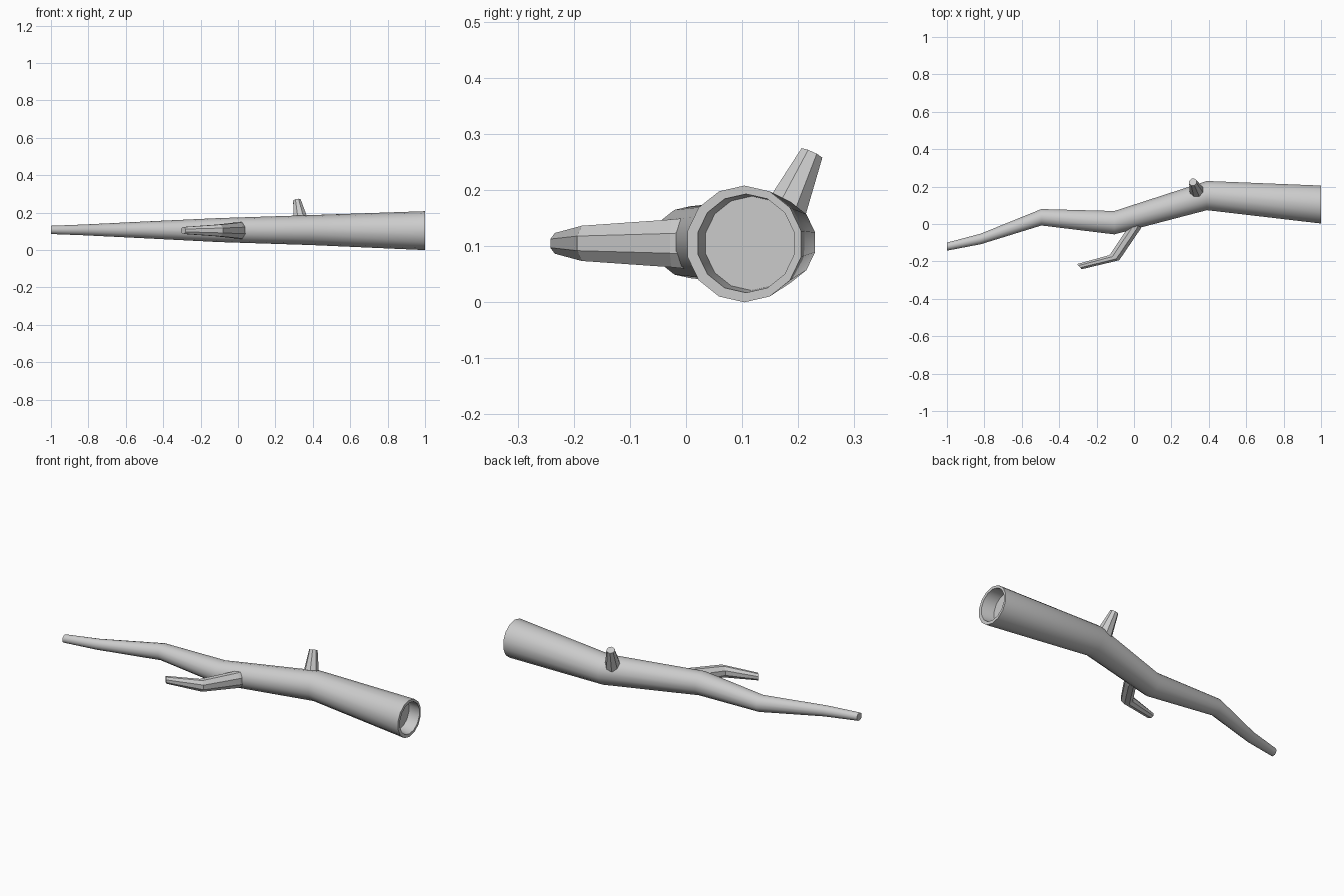
import bpy, bmesh
from math import sin, cos, pi
from mathutils import Vector

if "Cube" in bpy.data.objects:
    bpy.data.objects.remove(bpy.data.objects["Cube"])


def loft(name, rings, sides, phase=0.0):
    """Skin a capped tube through rings given as (centre, half-axis u, half-axis v)."""
    bm = bmesh.new()
    loops = []
    for c, u, v in rings:
        c, u, v = Vector(c), Vector(u), Vector(v)
        angles = [2 * pi * (i + phase) / sides for i in range(sides)]
        loops.append([bm.verts.new(c + u * sin(a) + v * cos(a)) for a in angles])
    for a, b in zip(loops, loops[1:]):
        for i in range(sides):
            j = (i + 1) % sides
            bm.faces.new((a[i], a[j], b[j], b[i]))
    bm.faces.new(loops[0])
    bm.faces.new(loops[-1])
    bmesh.ops.recalc_face_normals(bm, faces=bm.faces)
    mesh = bpy.data.meshes.new(name)
    bm.to_mesh(mesh)
    bm.free()
    obj = bpy.data.objects.new(name, mesh)
    bpy.context.collection.objects.link(obj)
    return obj


# Main limb: recessed floor, rim, then bends down to the thin tip (x, y, z, radius)
path = [
    (0.93, 0.117, 0.105, 0.084),
    (1.0, 0.107, 0.105, 0.088),
    (1.0, 0.104, 0.104, 0.104),
    (0.39, 0.152, 0.107, 0.080),
    (-0.105, 0.007, 0.107, 0.064),
    (-0.495, 0.036, 0.108, 0.045),
    (-0.82, -0.080, 0.108, 0.029),
    (-1.0, -0.121, 0.108, 0.022),
]
limb = loft("main_limb", [((x, y, z), (0, r, 0), (0, 0, r)) for x, y, z, r in path], 14)
bpy.context.view_layer.objects.active = limb
limb.select_set(True)
bpy.ops.object.shade_smooth_by_angle(angle=0.6)

# Bent side twig on the front, slightly taller than wide
loft("side_twig", [
    ((0.015, 0.01, 0.105), (0.038, -0.004, 0), (0, 0, 0.050)),
    ((0.0, -0.025, 0.105), (0.036, -0.004, 0), (0, 0, 0.046)),
    ((-0.105, -0.180, 0.105), (0.028, -0.015, 0), (0, 0, 0.034)),
    ((-0.292, -0.228, 0.105), (0.013, -0.015, 0), (0, 0, 0.020)),
], 8, 0.5)

# Short broken stub on the upper back
base, tip = Vector((0.342, 0.160, 0.125)), Vector((0.315, 0.224, 0.265))
axis = (tip - base).normalized()
u = Vector((1, 0, 0)).cross(axis).normalized()
v = axis.cross(u)
loft("broken_stub", [(c, u * r, v * r) for c, r in ((base, 0.046), (tip, 0.022))], 8, 0.5)
